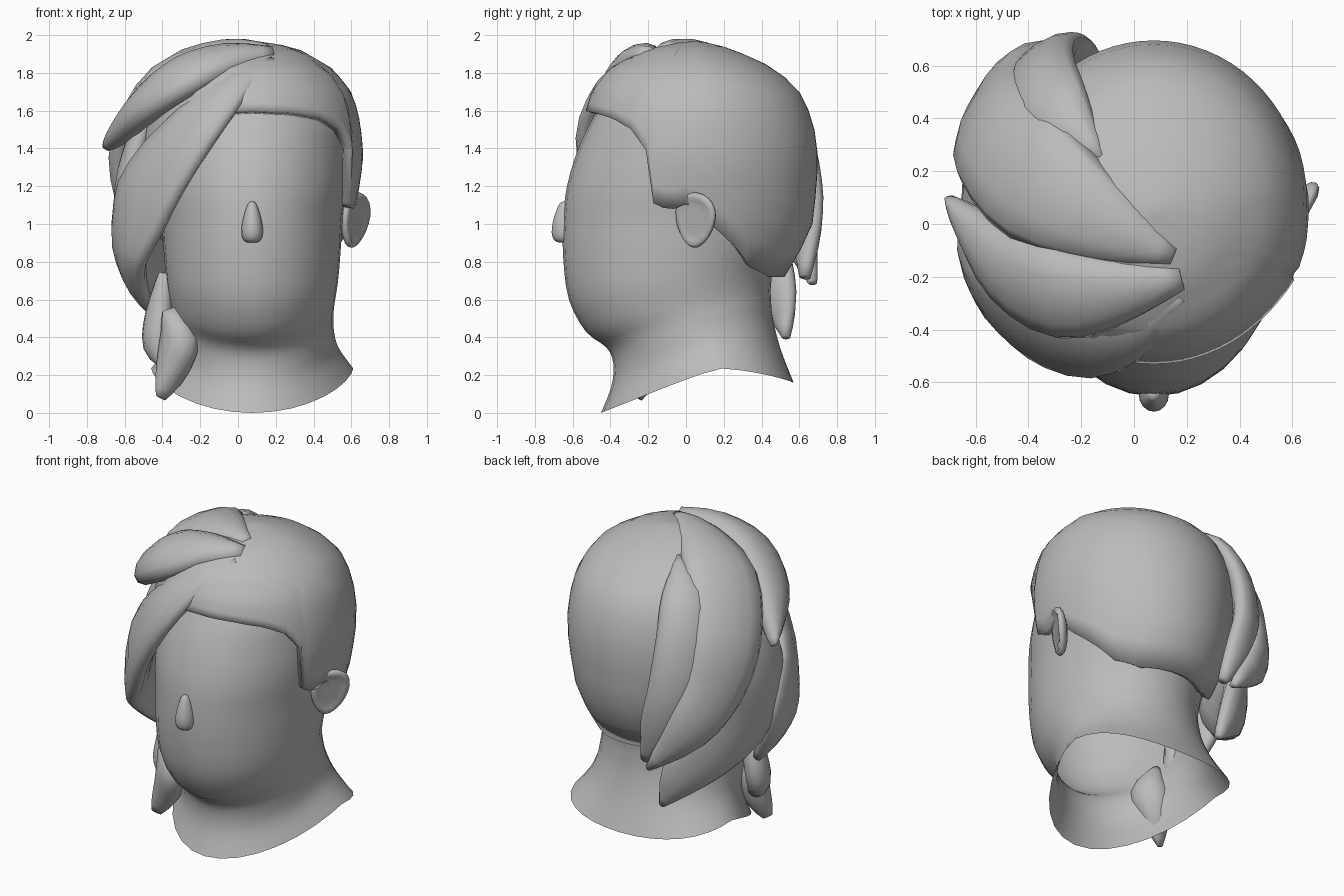
import bpy, bmesh, math
from mathutils import Vector

cube = bpy.data.objects.get("Cube")
if cube:
    bpy.data.objects.remove(cube, do_unlink=True)

CX, CY = 0.075, 0.05

clay = bpy.data.materials.new("clay_grey")
clay.use_nodes = True
clay.diffuse_color = (0.5, 0.5, 0.5, 1)
clay.node_tree.nodes["Principled BSDF"].inputs["Base Color"].default_value = (0.5, 0.5, 0.5, 1)


def finish(name, bm):
    """Turn a bmesh into a smooth, coloured object."""
    bmesh.ops.remove_doubles(bm, verts=bm.verts, dist=0.0005)
    bmesh.ops.recalc_face_normals(bm, faces=bm.faces)
    for f in bm.faces:
        f.smooth = True
    mesh = bpy.data.meshes.new(name)
    bm.to_mesh(mesh)
    bm.free()
    mesh.materials.append(clay)
    obj = bpy.data.objects.new(name, mesh)
    bpy.context.collection.objects.link(obj)
    return obj


def skin(name, rows, close_start=False, close_end=False):
    """Bridge closed rows of points into a surface."""
    bm = bmesh.new()
    rings = [[bm.verts.new(p) for p in row] for row in rows]
    n = len(rings[0])
    for a, b in zip(rings, rings[1:]):
        for i in range(n):
            j = (i + 1) % n
            bm.faces.new((a[i], a[j], b[j], b[i]))
    if close_start:
        bm.faces.new(rings[0])
    if close_end:
        bm.faces.new(rings[-1])
    return finish(name, bm)


def spline(keys, steps):
    """Catmull-Rom through tuples of any length."""
    k = [keys[0]] + list(keys) + [keys[-1]]
    out = []
    for i in range(1, len(k) - 2):
        for s in range(steps):
            t = s / steps
            out.append([0.5 * (2 * b + (c - a) * t + (2 * a - 5 * b + 4 * c - d) * t ** 2
                               + (3 * b - a - 3 * c + d) * t ** 3)
                        for a, b, c, d in zip(*k[i - 1:i + 3])])
    return out + [list(keys[-1])]


def lerp_table(table, x):
    """Piecewise linear lookup; first column ascends."""
    for a, b in zip(table, table[1:]):
        if x <= b[0]:
            t = max(0, (x - a[0]) / (b[0] - a[0]))
            return [u + (v - u) * t for u, v in zip(a[1:], b[1:])]
    return table[-1][1:]


def ring(front, back, half, zf, zs, zb, skew, count=32):
    """Oval ring whose height varies from front to side to back; skew moves the sides back."""
    pts = []
    mid = (front + back) / 2
    for i in range(count):
        a = 2 * math.pi * i / count
        c, s = math.cos(a), math.sin(a)
        z = zs + ((zf if c > 0 else zb) - zs) * abs(c) ** 1.3
        pts.append((CX + half * s, mid - c * (back - front) / 2 + skew * s * s, z))
    return pts


# Neck, jaw and head in one skin: front y, back y, half width, front z, side z, back z, skew
head_keys = [(-0.45, 0.57, 0.535, 0.0, 0.235, 0.16, 0.13), (-0.395, 0.5, 0.46, 0.14, 0.34, 0.34, 0.07),
             (-0.385, 0.46, 0.435, 0.26, 0.42, 0.5, 0.02), (-0.42, 0.45, 0.43, 0.345, 0.5, 0.6, 0),
             (-0.53, 0.45, 0.435, 0.43, 0.57, 0.68, 0), (-0.62, 0.47, 0.455, 0.6, 0.7, 0.79, 0),
             (-0.65, 0.54, 0.47, 0.82, 0.88, 0.92, 0), (-0.65, 0.6, 0.48, 1.02, 1.04, 1.06, 0),
             (-0.63, 0.63, 0.5, 1.2, 1.2, 1.2, 0), (-0.57, 0.635, 0.51, 1.4, 1.4, 1.4, 0.02),
             (-0.47, 0.6, 0.495, 1.6, 1.6, 1.6, 0), (-0.33, 0.46, 0.38, 1.79, 1.79, 1.79, 0),
             (-0.14, 0.22, 0.2, 1.9, 1.9, 1.9, 0), (0, 0.09, 0.06, 1.925, 1.925, 1.925, 0)]
skin("head_and_neck", [ring(*k) for k in spline(head_keys, 3)], close_end=True)

# Hair cap: outer profile by height, and hairline height by angle from the front
profile = [(0.7, 0.41, -0.55, 0.51), (0.85, 0.48, -0.58, 0.6), (1.0, 0.53, -0.6, 0.67),
           (1.18, 0.565, -0.6, 0.69), (1.35, 0.59, -0.58, 0.7), (1.5, 0.577, -0.55, 0.68),
           (1.6, 0.56, -0.53, 0.65), (1.7, 0.525, -0.5, 0.6), (1.82, 0.43, -0.41, 0.48),
           (1.92, 0.26, -0.23, 0.26), (1.955, 0.13, -0.08, 0.15), (1.97, 0, CY, CY)]
hairline = [(0, 1.6), (23, 1.59), (42, 1.56), (56, 1.5), (65, 1.39), (70, 1.11), (78, 1.07),
            (88, 1.12), (97, 1.0), (125, 0.77), (145, 0.72), (180, 0.72)]
cap_rows = []
for r in range(15):
    drop = math.cos(r / 14 * math.pi / 2)
    row = []
    for deg in range(-180, 180, 5):
        low = lerp_table(hairline, abs(deg))[0]
        z = low + (1.97 - low) * drop
        half, front, back = lerp_table(profile, z)
        c, s = math.cos(math.radians(deg)), math.sin(math.radians(deg))
        row.append((CX + half * s, CY + c * (front - CY if c > 0 else CY - back), z))
    cap_rows.append(row)
cap = skin("hair_cap", cap_rows)
solid = cap.modifiers.new("thickness", "SOLIDIFY")
solid.thickness = 0.05
solid.offset = -1


def strand(name, keys, thick):
    """Flattened tapering lock; each key is x, y, z, half width."""
    path = spline(keys, 3)
    widest = max(k[3] for k in keys)
    rows = []
    for i, (x, y, z, w) in enumerate(path):
        p = Vector((x, y, z))
        a, b = path[max(i - 1, 0)], path[min(i + 1, len(path) - 1)]
        along = (Vector(b[:3]) - Vector(a[:3])).normalized()
        out = p - Vector((CX, CY, min(z, 1.1)))
        out = (out - along * out.dot(along)).normalized()
        side = along.cross(out)
        w = max(w, 0.008)
        t = thick * math.sqrt(w / widest)
        rows.append([p + side * w * math.cos(q) + out * t * math.sin(q)
                     for q in (math.tau * k / 12 for k in range(12))])
    return skin(name, rows, True, True)


# Swept locks on the right side
strand("fringe_lock", [(0.18, -0.27, 1.86, 0.03), (0.0, -0.4, 1.75, 0.11), (-0.22, -0.45, 1.52, 0.18),
                       (-0.46, -0.33, 1.2, 0.25), (-0.57, -0.18, 0.92, 0.24),
                       (-0.55, -0.1, 0.72, 0.15), (-0.47, -0.05, 0.55, 0.02)], 0.08)
strand("upper_side_lock", [(0.18, -0.2, 1.89, 0.05), (-0.05, -0.25, 1.87, 0.13),
                           (-0.28, -0.26, 1.78, 0.19), (-0.48, -0.16, 1.64, 0.16),
                           (-0.62, 0.0, 1.49, 0.08), (-0.7, 0.1, 1.4, 0.01)], 0.1)
strand("crown_lock", [(0.15, -0.12, 1.92, 0.04), (-0.07, -0.02, 1.91, 0.14),
                      (-0.35, 0.15, 1.79, 0.24), (-0.525, 0.34, 1.5, 0.23),
                      (-0.52, 0.47, 1.2, 0.2), (-0.42, 0.6, 0.95, 0.14),
                      (-0.2, 0.67, 0.69, 0.02)], 0.09)
strand("lower_side_lock", [(-0.46, 0.0, 1.62, 0.1), (-0.55, 0.1, 1.3, 0.24), (-0.55, 0.18, 1.0, 0.28),
                           (-0.44, 0.39, 0.78, 0.22), (-0.31, 0.5, 0.58, 0.13),
                           (-0.2, 0.53, 0.4, 0.02)], 0.09)
strand("back_lock", [(-0.12, 0.25, 1.87, 0.02), (-0.28, 0.42, 1.74, 0.13), (-0.35, 0.55, 1.5, 0.15),
                     (-0.34, 0.62, 1.2, 0.15), (-0.26, 0.64, 0.95, 0.12),
                     (-0.15, 0.63, 0.72, 0.03)], 0.07)

# Small loose locks beside the jaw
strand("loose_lock_upper", [(-0.38, -0.12, 0.74, 0.03), (-0.42, -0.11, 0.52, 0.09),
                            (-0.43, -0.13, 0.36, 0.09), (-0.36, -0.18, 0.24, 0.02)], 0.07)
strand("loose_lock_lower", [(-0.36, -0.21, 0.55, 0.03), (-0.31, -0.22, 0.39, 0.12),
                            (-0.35, -0.22, 0.23, 0.09), (-0.41, -0.25, 0.08, 0.012)], 0.1)


def ball(name, shape, location, rotation=(0, 0, 0)):
    """Sphere reshaped by a function of its unit coordinates."""
    bm = bmesh.new()
    bmesh.ops.create_uvsphere(bm, u_segments=16, v_segments=12, radius=1)
    for v in bm.verts:
        v.co = shape(*v.co)
    obj = finish(name, bm)
    obj.location, obj.rotation_euler = location, rotation
    return obj


# Nose, blunt and wider at the bottom
def nose_shape(x, y, z):
    blunt = max(1 - z * z, 0.01) ** -0.2
    return (0.052 * x * blunt * (1 - 0.4 * z), 0.06 * y * blunt * (1 - 0.4 * z), 0.11 * z)


ball("nose", nose_shape, (CX, -0.645, 1.01))


# Ear with a hollow outer face, tapering to the lobe
def ear_shape(x, y, z):
    if x > 0.6:
        x = 0.25
    return (0.05 * x, 0.12 * y * (1 + 0.25 * z), 0.148 * z)


ball("left_ear", ear_shape, (0.62, 0.05, 1.02), (math.radians(-8), 0.12, math.radians(-32)))
